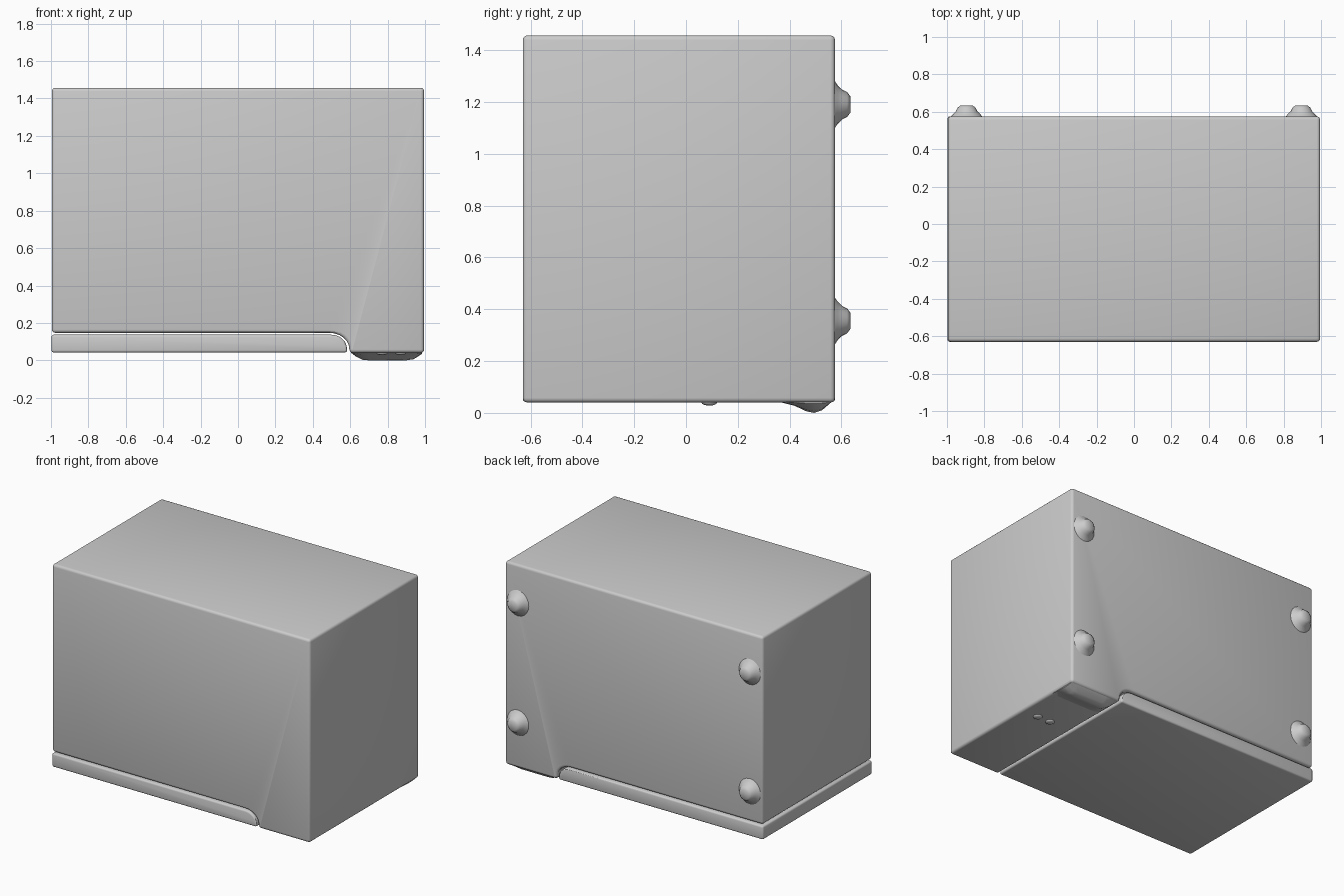
import bpy, bmesh, math

if "Cube" in bpy.data.objects:
    bpy.data.objects.remove(bpy.data.objects["Cube"])

FRONT, BACK = -0.63, 0.575


def finish(name, bm, bevel=0, segments=3, angle=30):
    bmesh.ops.recalc_face_normals(bm, faces=bm.faces)
    mesh = bpy.data.meshes.new(name)
    bm.to_mesh(mesh)
    bm.free()
    ob = bpy.data.objects.new(name, mesh)
    bpy.context.collection.objects.link(ob)
    bpy.ops.object.select_all(action='DESELECT')
    ob.select_set(True)
    bpy.context.view_layer.objects.active = ob
    if bevel:
        mod = ob.modifiers.new("soft_edges", 'BEVEL')
        mod.width, mod.segments = bevel, segments
        mod.limit_method, mod.angle_limit = 'ANGLE', math.radians(40)
        mod.use_clamp_overlap = False
        bpy.ops.object.modifier_apply(modifier=mod.name)
    bpy.ops.object.shade_smooth_by_angle(angle=math.radians(angle))
    return ob


def loft(name, rings, **kw):
    """Skin between equal rings of points and cap both ends."""
    bm = bmesh.new()
    rows = [[bm.verts.new(p) for p in ring] for ring in rings]
    n = len(rows[0])
    for a, b in zip(rows, rows[1:]):
        for i in range(n):
            j = (i + 1) % n
            bm.faces.new((a[i], a[j], b[j], b[i]))
    bm.faces.new(rows[0])
    bm.faces.new(rows[-1])
    return finish(name, bm, **kw)


def prism(name, outline, y0, y1, bevel):
    return loft(name, [[(x, y, z) for x, z in outline] for y in (y0, y1)], bevel=bevel)


def arc(cx, cz, rx, rz, steps=6):
    """Quarter curve from the right-hand side up to the top."""
    return [(cx + rx * math.cos(t * math.pi / 2 / steps),
             cz + rz * math.sin(t * math.pi / 2 / steps)) for t in range(steps + 1)]


# main cabinet with a stepped underside
body = [(-0.995, 1.457), (0.995, 1.457), (0.995, 0.04), (0.597, 0.04)]
body += arc(0.49, 0.06, 0.105, 0.087) + [(-0.995, 0.147)]
prism("cabinet_body", body, FRONT, BACK, 0.018)

# slab filling the step, separated by a thin gap
tray = [(-0.997, 0.042), (0.583, 0.042)] + arc(0.50, 0.06, 0.083, 0.077) + [(-0.997, 0.137)]
prism("base_tray", tray, FRONT, BACK, 0.012)

# four flared bumps on the back
profile = [(0.10, 0.568), (0.075, 0.585), (0.058, 0.602), (0.048, 0.622), (0.032, 0.634)]
for side in (-1, 1):
    for z in (0.355, 1.19):
        rings = []
        for r, y in profile:
            rings.append([(side * 0.895 + min(r, 0.09) * math.cos(t * math.tau / 20), y,
                           z + r * math.sin(t * math.tau / 20)) for t in range(20)])
        loft("back_bump", rings, angle=45)

# ridge foot under the rear right
section = [(0.36, 0.042), (0.42, 0.027), (0.465, 0.006), (0.495, 0.0),
           (0.525, 0.01), (0.562, 0.042), (0.562, 0.06), (0.36, 0.06)]
rings = []
for x, s in ((0.605, 0.05), (0.63, 0.5), (0.665, 0.93), (0.70, 1), (0.90, 1), (0.94, 0.85), (0.985, 0.15)):
    rings.append([(x, y, z if z >= 0.042 else 0.042 + (z - 0.042) * s) for y, z in section])
loft("rear_foot", rings, angle=40)

# two small pips on the underside
for x in (0.77, 0.87):
    bm = bmesh.new()
    bmesh.ops.create_uvsphere(bm, u_segments=12, v_segments=8, radius=0.03)
    bmesh.ops.scale(bm, vec=(1, 1, 0.4), verts=bm.verts)
    bmesh.ops.translate(bm, vec=(x, 0.09, 0.04), verts=bm.verts)
    finish("underside_pip", bm, angle=60)
